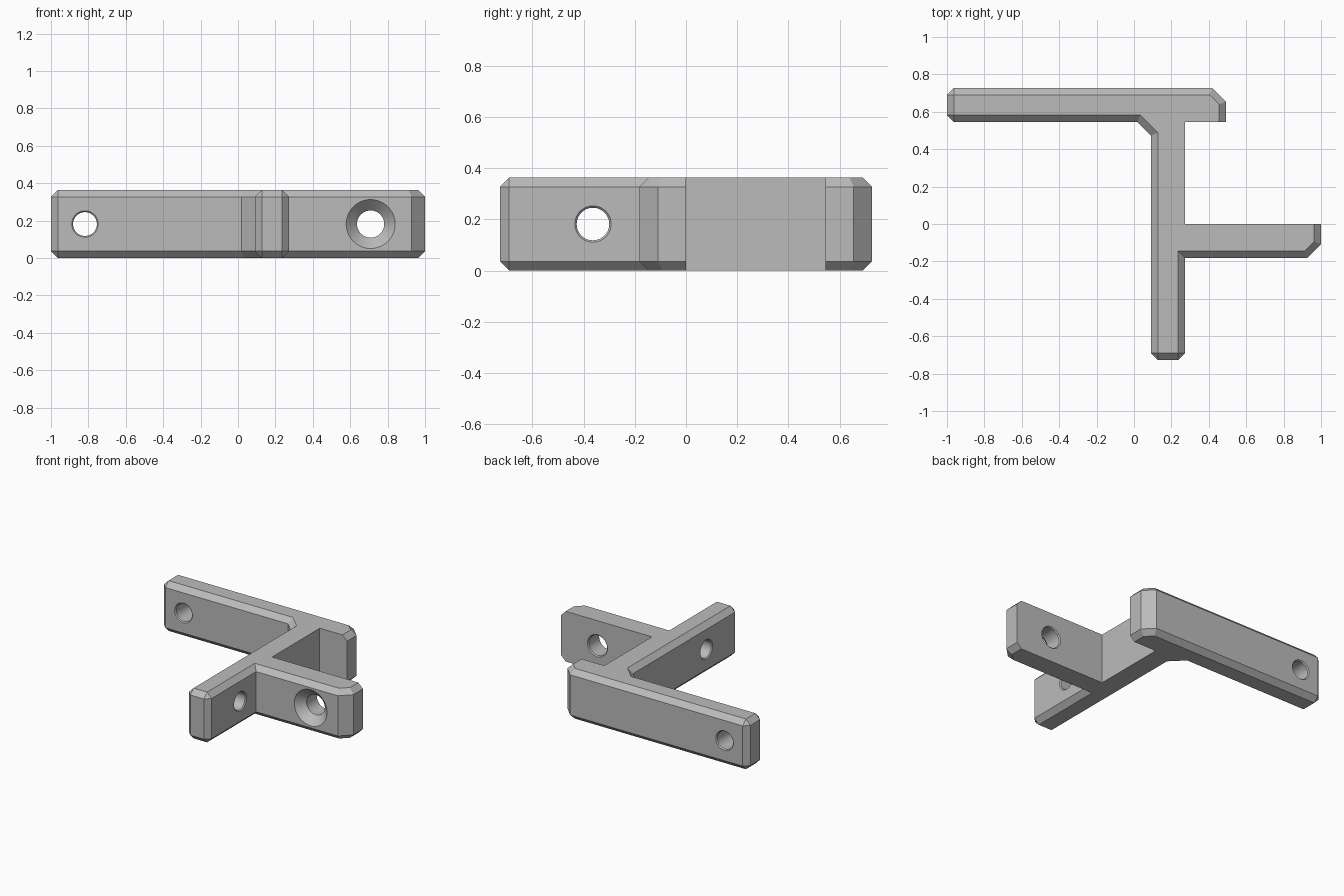
import bpy, bmesh
from math import cos, sin, pi, radians
from mathutils import Vector

cube = bpy.data.objects.get("Cube")
if cube:
    bpy.data.objects.remove(cube, do_unlink=True)

U = 2 / 55            # one design unit
HEIGHT, BEVEL = 10, 1

grey = bpy.data.materials.new("plain grey")
grey.use_nodes = True
COLOUR = (0.5, 0.5, 0.5, 1)
grey.diffuse_color = COLOUR
grey.node_tree.nodes["Principled BSDF"].inputs["Base Color"].default_value = COLOUR


def place(x, y, z):
    """Design units to centred scene units."""
    return Vector(((x - 27.5) * U, (y - 20) * U, z * U))


def make_object(name, bm):
    bmesh.ops.recalc_face_normals(bm, faces=bm.faces)
    mesh = bpy.data.meshes.new(name)
    bm.to_mesh(mesh)
    bm.free()
    mesh.materials.append(grey)
    obj = bpy.data.objects.new(name, mesh)
    bpy.context.collection.objects.link(obj)
    return obj


def loft(bm, rings):
    """Join rings of vertices and cap both ends."""
    n = len(rings[0])
    for low, high in zip(rings, rings[1:]):
        for i in range(n):
            j = (i + 1) % n
            bm.faces.new((low[i], low[j], high[j], high[i]))
    bm.faces.new(rings[0])
    bm.faces.new(rings[-1])


# Bracket outline: x, y, bevel the rim after this point, bevel the upright edge
OUTLINE = [
    (30, 0, True, True), (35, 0, True, True),             # stem front
    (35, 15, True, False), (53, 15, True, False),         # side arm
    (55, 17, True, False), (55, 20, False, False),
    (35, 20, False, False), (35, 35, False, False),       # plain inner pocket
    (41, 35, True, False), (41, 38, True, False),         # back wall
    (39, 40, True, False), (0, 40, True, True),
    (0, 35, True, True), (28, 35, True, False),
    (30, 33, True, False),                                # corner brace
]
bm = bmesh.new()
rings = [[bm.verts.new(place(x, y, z)) for x, y, _, _ in OUTLINE] for z in (0, HEIGHT)]
loft(bm, rings)
bmesh.ops.recalc_face_normals(bm, faces=bm.faces)
edges = []
for i, (_, _, rim, upright) in enumerate(OUTLINE):
    j = (i + 1) % len(OUTLINE)
    if rim:
        edges += [bm.edges.get((ring[i], ring[j])) for ring in rings]
    if upright:
        edges.append(bm.edges.get((rings[0][i], rings[1][i])))
bmesh.ops.bevel(bm, geom=edges, offset=BEVEL * U, offset_type='OFFSET',
                segments=1, profile=0.5, affect='EDGES')
bracket = make_object("bracket", bm)


def drill(name, axis, along, profile, sides=48):
    """Cut a turned hole; profile lists (position on axis, radius)."""
    bm = bmesh.new()
    rings = []
    for pos, r in profile:
        ring = []
        for k in range(sides):
            a = 2 * pi * k / sides
            side, z = along + r * cos(a), HEIGHT / 2 + r * sin(a)
            point = (pos, side, z) if axis == 'X' else (side, pos, z)
            ring.append(bm.verts.new(place(*point)))
        rings.append(ring)
    loft(bm, rings)
    cutter = make_object(name, bm)
    cutter.hide_render = True
    mod = bracket.modifiers.new(name, 'BOOLEAN')
    mod.operation, mod.solver, mod.object = 'DIFFERENCE', 'EXACT', cutter
    bpy.ops.object.modifier_apply(modifier=name)
    bpy.data.objects.remove(cutter, do_unlink=True)


def flared(start, end, r, f=0.2):
    """Straight bore with slightly eased rims."""
    return [(start - 1, r + f), (start, r + f), (start + f, r),
            (end - f, r), (end, r + f), (end + 1, r + f)]


bpy.ops.object.select_all(action='DESELECT')
bpy.context.view_layer.objects.active = bracket
bracket.select_set(True)

# Screw holes through the wall, the stem and the side arm
drill("wall_hole", 'Y', 5, flared(35, 40, 1.75))
drill("stem_hole", 'X', 10, flared(30, 35, 1.75))
drill("countersunk_hole", 'Y', 47,
      [(14, 3.6), (15, 3.6), (16.6, 2), (19.8, 2), (20, 2.2), (21, 2.2)])

bpy.ops.object.shade_smooth_by_angle(angle=radians(30))
